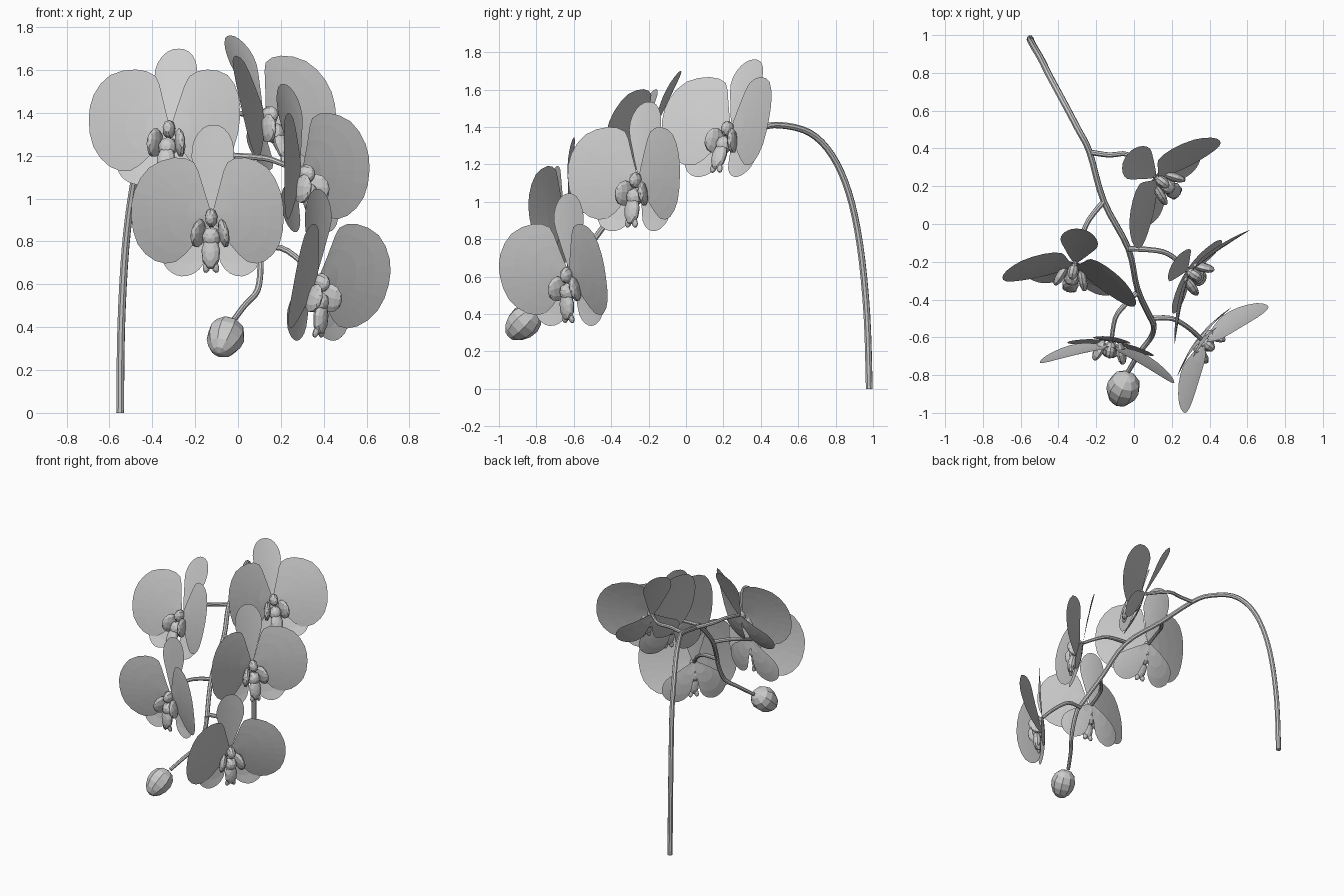
import bpy, bmesh, math
from mathutils import Matrix, Vector

if "Cube" in bpy.data.objects:
    bpy.data.objects.remove(bpy.data.objects["Cube"])


def catmull(pts, n, closed=False):
    """Smooth a list of points with n steps per span."""
    pts = [Vector(p) for p in pts]
    c = len(pts)
    out = []
    get = (lambda i: pts[i % c]) if closed else (lambda i: pts[max(0, min(c - 1, i))])
    for i in range(c if closed else c - 1):
        a, b, d, e = get(i - 1), get(i), get(i + 1), get(i + 2)
        for k in range(n):
            t = k / n
            out.append(0.5 * (2 * b + (d - a) * t + (2 * a - 5 * b + 4 * d - e) * t * t
                              + (3 * b - a - 3 * d + e) * t ** 3))
    if not closed:
        out.append(pts[-1])
    return out


def finish(bm, name):
    me = bpy.data.meshes.new(name)
    bm.to_mesh(me)
    bm.free()
    return me


def place(name, me, mat=None):
    ob = bpy.data.objects.new(name, me)
    bpy.context.collection.objects.link(ob)
    if mat:
        ob.matrix_world = mat
    return ob


def sheet(name, outline, depth, rot=0, mirror=False, scale=(1, 1)):
    """Curved sheet: rings of the outline shrunk towards the base point (0, 0)."""
    bm = bmesh.new()
    rim = catmull([(x * scale[0], y * scale[1], 0) for x, y in outline], 2, True)
    turn = Matrix.Rotation(rot, 3, 'Z')
    rings = []
    for s in (0.3, 0.55, 0.8, 1):
        ring = []
        for p in rim:
            q = turn @ (p * s)
            q.z = depth(q.x, q.y)
            if mirror:
                q.x = -q.x
            ring.append(bm.verts.new(q))
        rings.append(ring)
    n = len(rim)
    hub = bm.verts.new((0, 0, depth(0, 0)))
    for i in range(n):
        j = (i + 1) % n
        bm.faces.new((hub, rings[0][i], rings[0][j]))
        for a, b in zip(rings, rings[1:]):
            bm.faces.new((a[i], b[i], b[j], a[j]))
    bmesh.ops.recalc_face_normals(bm, faces=bm.faces)
    return finish(bm, name)


def blob(bm, loc, size, rot=(0, 0, 0)):
    """Low-poly ellipsoid."""
    m = Matrix.Translation(loc)
    for ang, ax in zip(rot, 'XYZ'):
        m = m @ Matrix.Rotation(math.radians(ang), 4, ax)
    m = m @ Matrix.Diagonal((*size, 1))
    bmesh.ops.create_uvsphere(bm, u_segments=9, v_segments=6, radius=1, matrix=m)


def tube(name, pts, r0, r1, steps=4, sides=8):
    """Tapered tube along a smoothed path."""
    path = catmull(pts, steps)
    bm = bmesh.new()
    rings = []
    side = Vector((1, 0.3, 0))
    for i, p in enumerate(path):
        t = (path[min(i + 1, len(path) - 1)] - path[max(i - 1, 0)]).normalized()
        side = (side - t * side.dot(t)).normalized()
        up = t.cross(side)
        r = r0 + (r1 - r0) * i / (len(path) - 1)
        rings.append([bm.verts.new(p + r * (math.cos(a) * side + math.sin(a) * up))
                      for a in (2 * math.pi * k / sides for k in range(sides))])
    for a, b in zip(rings, rings[1:]):
        for k in range(sides):
            j = (k + 1) % sides
            bm.faces.new((a[k], a[j], b[j], b[k]))
    bm.faces.new(rings[0][::-1])
    bm.faces.new(rings[-1])
    return place(name, finish(bm, name))


# Flower part meshes, in a frame of x right, y up, z towards the viewer
PETAL = [(0, -.02), (.035, .06), (.05, .16), (.08, .25), (.17, .275), (.28, .235), (.345, .13),
         (.36, .01), (.335, -.12), (.26, -.205), (.17, -.215), (.09, -.14), (.03, -.06)]
SEPAL = [(0, -.01), (.035, .06), (.07, .16), (.1, .26), (.09, .34), (.05, .395), (0, .41),
         (-.05, .395), (-.09, .34), (-.1, .26), (-.07, .16), (-.035, .06)]


def petal_depth(x, y):
    return .01 + .14 * (max(x, 0) / .36) ** 1.2 - .3 * y * y


def dorsal_depth(x, y):
    return -.012 - .17 * y - .08 * y * y + .8 * x * x


def lower_depth(x, y):
    return -.012 + .75 * (x * x + y * y)


parts = {"upper_sepal": sheet("upper_sepal", SEPAL, dorsal_depth)}
for side, flip in (("right", False), ("left", True)):
    parts[side + "_petal"] = sheet(side + "_petal", PETAL, petal_depth, mirror=flip)
    parts[side + "_lower_sepal"] = sheet(side + "_lower_sepal", SEPAL, lower_depth,
                                         math.radians(-144), flip, (1, .79))

# Lip: column, two cupped side lobes, hanging middle lobe
bm = bmesh.new()
blob(bm, (0, -.01, .035), (.03, .045, .045))
for s in (-1, 1):
    blob(bm, (s * .06, -.08, .055), (.024, .07, .06), (0, s * 20, s * 8))
    blob(bm, (s * .02, -.235, .075), (.018, .03, .014), (0, 0, s * 15))
blob(bm, (0, -.17, .07), (.045, .08, .03), (-10, 0, 0))
blob(bm, (0, -.1, .045), (.045, .05, .045))
parts["lip"] = finish(bm, "lip")

# Flowers: position, facing direction in plan, upward pitch
FLOWERS = [
    ("upper_left", (-.315, -.215, 1.325), (-.2, -.98), 14),
    ("lower_left", (-.12, -.635, .925), (-.15, -.99), -8),
    ("upper_right", (.12, .245, 1.39), (.79, -.61), 15),
    ("middle_right", (.29, -.25, 1.125), (.83, -.55), 0),
    ("lower_right", (.365, -.62, .625), (.79, -.62), -14),
]
for name, loc, face, pitch in FLOWERS:
    p = math.radians(pitch)
    h = Vector((*face, 0)).normalized()
    n = h * math.cos(p) + Vector((0, 0, math.sin(p)))
    u = Vector((0, 0, 1)).cross(n).normalized()
    v = n.cross(u)
    m = Matrix.Translation(loc) @ Matrix((u, v, n)).transposed().to_4x4()
    for part, me in parts.items():
        place(f"{name}_{part}", me, m)

# Arching main stem, ending at the bud
tube("main_stem", [(-.55, .98, 0), (-.545, .967, .4), (-.525, .93, .77), (-.49, .87, 1.05),
                   (-.445, .78, 1.25), (-.38, .66, 1.37), (-.295, .5, 1.41), (-.235, .38, 1.39),
                   (-.16, .12, 1.31), (-.03, -.13, 1.19), (.02, -.35, .98), (.1, -.52, .76)],
     .019, .016)
tube("bud_stalk", [(.1, -.52, .76), (.105, -.55, .68), (.09, -.6, .57), (.03, -.68, .5),
                   (-.03, -.78, .42)], .016, .013)

# Flower stalks
STALKS = {
    "upper_right": [(-.235, .38, 1.39), (-.13, .365, 1.4), (-.02, .365, 1.4), (.11, .25, 1.385)],
    "upper_left": [(-.16, .12, 1.31), (-.24, .02, 1.33), (-.28, -.08, 1.34), (-.313, -.21, 1.325)],
    "middle_right": [(-.03, -.13, 1.2), (.12, -.14, 1.19), (.2, -.17, 1.165), (.285, -.245, 1.125)],
    "lower_left": [(.02, -.36, .97), (-.05, -.43, .98), (-.1, -.5, .97), (-.12, -.625, .925)],
    "lower_right": [(.09, -.5, .77), (.2, -.5, .77), (.29, -.55, .71), (.36, -.615, .63)],
}
for name, pts in STALKS.items():
    tube(name + "_stalk", pts, .015, .012, 3)

# Bud: egg along the end of its stalk
bm = bmesh.new()
bmesh.ops.create_uvsphere(bm, u_segments=9, v_segments=7, radius=1)
for w in bm.verts:
    f = .088 * (1 - .14 * w.co.z)
    w.co = (w.co.x * f, w.co.y * f, w.co.z * .108)
axis = Vector((-.07, -.17, -.17))
place("bud", finish(bm, "bud"),
      Matrix.Translation((-.06, -.875, .35)) @ axis.to_track_quat('Z', 'Y').to_matrix().to_4x4())
